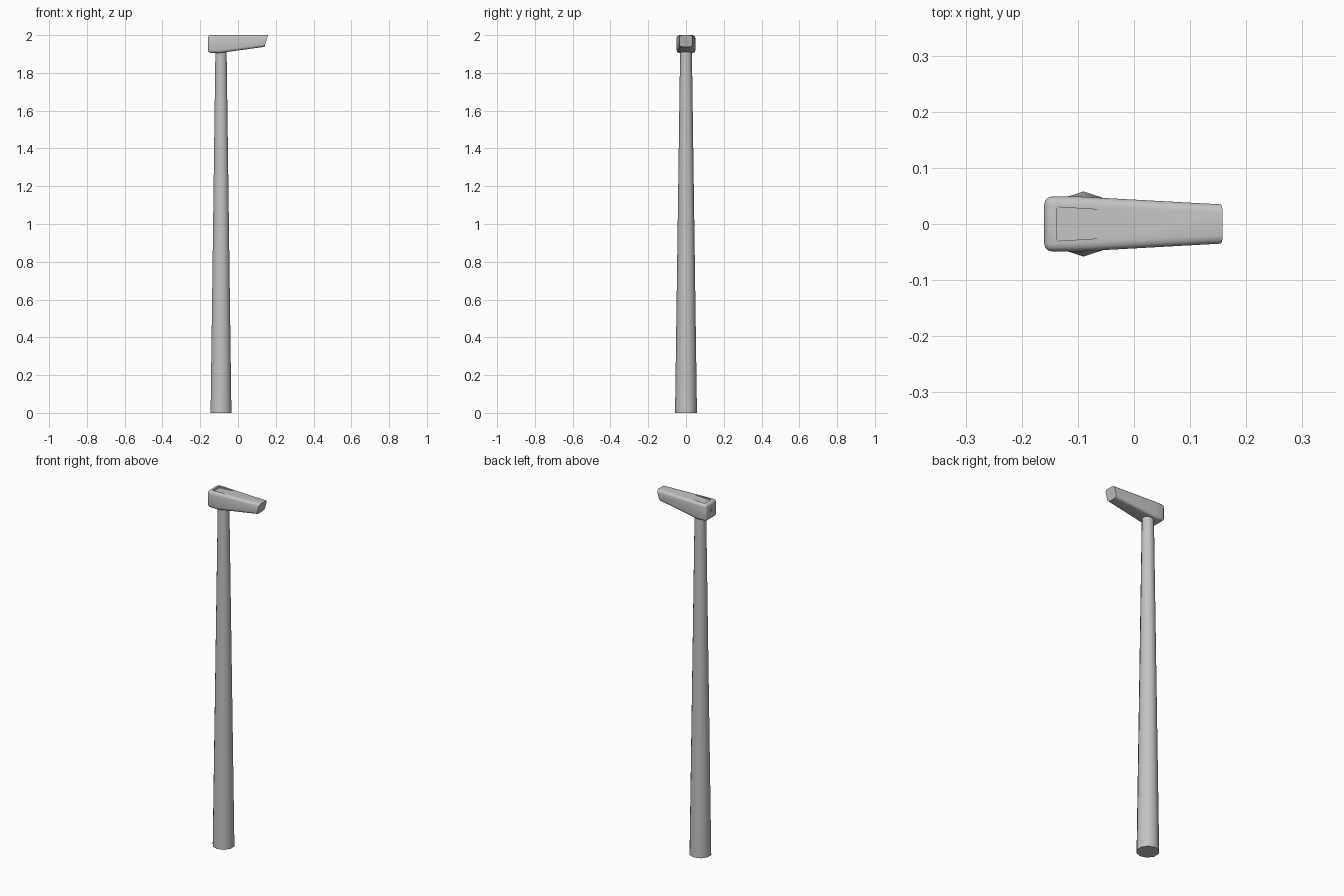
import bpy, bmesh, math

cube = bpy.data.objects.get("Cube")
if cube:
    bpy.data.objects.remove(cube, do_unlink=True)

grey = bpy.data.materials.new("light grey metal")
grey.use_nodes = True
grey.diffuse_color = (0.55, 0.55, 0.55, 1)
grey.node_tree.nodes["Principled BSDF"].inputs["Base Color"].default_value = (0.55, 0.55, 0.55, 1)


def loft(bm, rings):
    """Skin a stack of equal-length rings and cap both ends."""
    rows = [[bm.verts.new(p) for p in ring] for ring in rings]
    n = len(rows[0])
    for a, b in zip(rows, rows[1:]):
        for i in range(n):
            j = (i + 1) % n
            bm.faces.new((a[i], a[j], b[j], b[i]))
    bm.faces.new(rows[0][::-1])
    bm.faces.new(rows[-1])
    bmesh.ops.recalc_face_normals(bm, faces=bm.faces)
    return rows


def finish(bm, name):
    mesh = bpy.data.meshes.new(name)
    bm.to_mesh(mesh)
    bm.free()
    mesh.materials.append(grey)
    obj = bpy.data.objects.new(name, mesh)
    bpy.context.scene.collection.objects.link(obj)
    return obj


def smooth(obj, angle):
    bpy.ops.object.select_all(action="DESELECT")
    obj.select_set(True)
    bpy.context.view_layer.objects.active = obj
    bpy.ops.object.shade_smooth_by_angle(angle=math.radians(angle))


POLE_X = -0.09


def circle(radius, z, sides=10):
    return [(POLE_X + radius * math.sin(math.tau * i / sides),
             radius * math.cos(math.tau * i / sides), z) for i in range(sides)]


# Tapered pole
bm = bmesh.new()
loft(bm, [circle(0.058, 0), circle(0.031, 1.93)])
pole = finish(bm, "pole")
smooth(pole, 45)

# Lamp head: tapering box with a slanted front end and rounded edges
bm = bmesh.new()
sections = [  # top x, bottom x, half width, bottom z
    (-0.16, -0.16, 0.049, 1.907),
    (-0.10, -0.10, 0.049, 1.905),
    (0.158, 0.141, 0.035, 1.938),
]
rows = loft(bm, [[(xt, -w, 2), (xt, w, 2), (xb, w, z), (xb, -w, z)]
                 for xt, xb, w, z in sections])
sharp_end = set(rows[-1])
middle = set(rows[1])
round_edges = [e for e in bm.edges
               if not set(e.verts) <= sharp_end and not set(e.verts) <= middle]
bmesh.ops.bevel(bm, geom=round_edges, offset=0.014, segments=3, profile=0.5,
                affect="EDGES", clamp_overlap=True)
head = finish(bm, "lamp_head")

# Recess on top that ramps up until it is flush
bm = bmesh.new()
loft(bm, [[(x, -w, 2.02), (x, w, 2.02), (x, w, z), (x, -w, z)]
          for x, w, z in [(-0.138, 0.026, 1.991), (-0.134, 0.030, 1.991),
                          (-0.035, 0.024, 2.0001)]])
recess = finish(bm, "top_recess_cutter")

# Small round socket in the rear end
bm = bmesh.new()
loft(bm, [[(x, 0.006 * math.cos(math.tau * i / 12),
            1.955 + 0.006 * math.sin(math.tau * i / 12)) for i in range(12)]
          for x in (-0.17, -0.156)])
socket = finish(bm, "rear_socket_cutter")

for cutter in (recess, socket):
    cutter.hide_render = True
    mod = head.modifiers.new(cutter.name, "BOOLEAN")
    mod.operation = "DIFFERENCE"
    mod.solver = "EXACT"
    mod.object = cutter

# Apply the cuts and drop the cutters
bpy.ops.object.select_all(action="DESELECT")
bpy.context.view_layer.objects.active = head
head.select_set(True)
for name in [m.name for m in head.modifiers]:
    bpy.ops.object.modifier_apply(modifier=name)
for cutter in (recess, socket):
    bpy.data.objects.remove(cutter, do_unlink=True)
smooth(head, 35)
